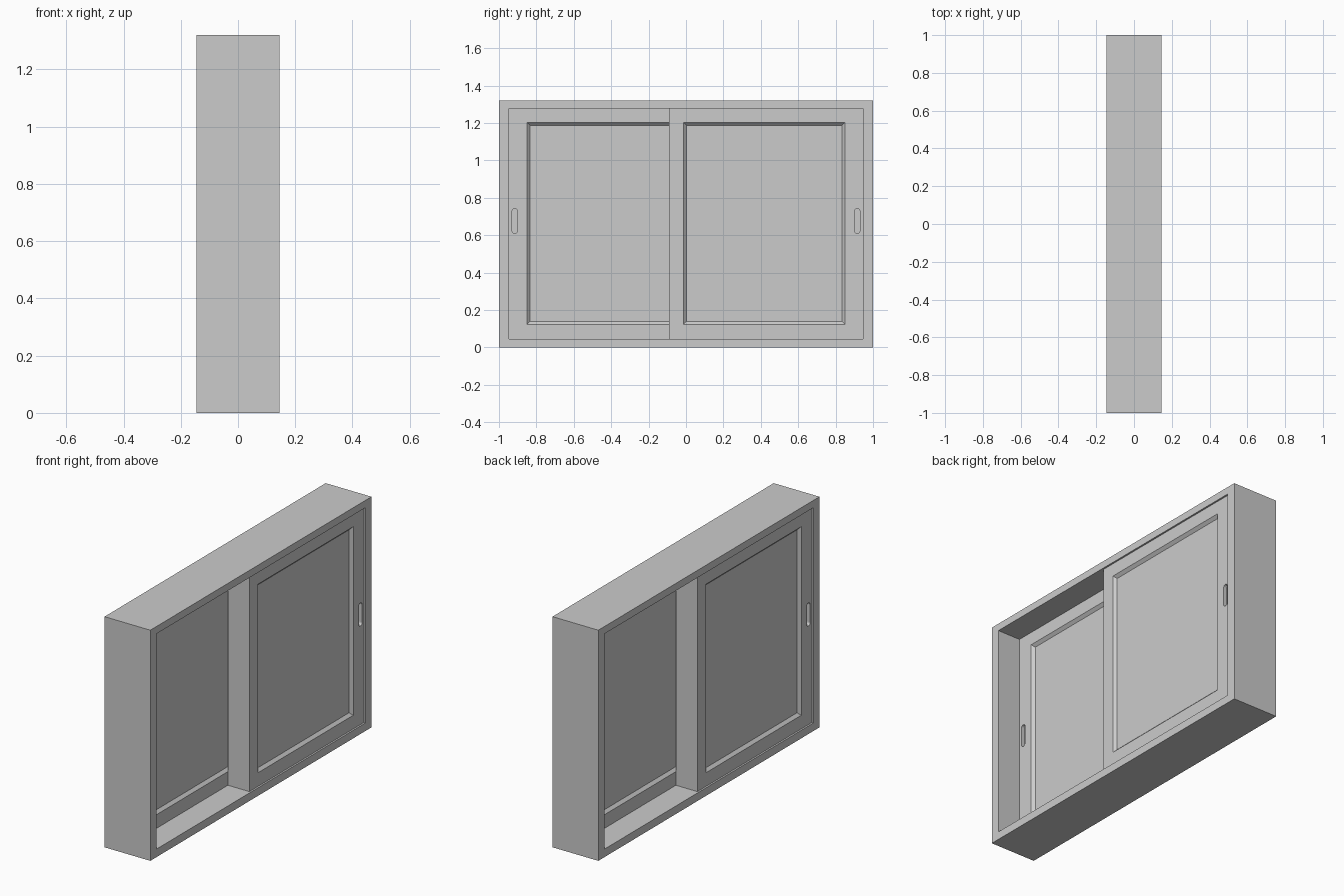
import bpy, bmesh, math

if "Cube" in bpy.data.objects:
    bpy.data.objects.remove(bpy.data.objects["Cube"])


def rect(x, y0, y1, z0, z1):
    return [(x, y0, z0), (x, y1, z0), (x, y1, z1), (x, y0, z1)]


def stadium(x, y, z, r, half, n=8):
    pts = []
    for i in range(2 * (n + 1)):
        a = math.pi * (i if i <= n else i - 1) / n
        off = half - r if i <= n else r - half
        pts.append((x, y + r * math.cos(a), z + off + r * math.sin(a)))
    return pts


def loft(bm, a, b):
    # closed solid between two matching loops
    va, vb = [bm.verts.new(p) for p in a], [bm.verts.new(p) for p in b]
    n = len(va)
    bm.faces.new(va)
    bm.faces.new(vb[::-1])
    for i in range(n):
        j = (i + 1) % n
        bm.faces.new((va[j], va[i], vb[i], vb[j]))


def make(name, solids):
    bm = bmesh.new()
    for a, b in solids:
        loft(bm, a, b)
    bmesh.ops.recalc_face_normals(bm, faces=bm.faces)
    me = bpy.data.meshes.new(name)
    bm.to_mesh(me)
    bm.free()
    ob = bpy.data.objects.new(name, me)
    bpy.context.collection.objects.link(ob)
    return ob


def cut(ob, solids):
    cutter = make(ob.name + "_cutter", solids)
    cutter.hide_render = True
    mod = ob.modifiers.new("cut", 'BOOLEAN')
    mod.object = cutter
    mod.operation = 'DIFFERENCE'
    mod.solver = 'EXACT'
    dg = bpy.context.evaluated_depsgraph_get()
    me = bpy.data.meshes.new_from_object(ob.evaluated_get(dg))
    ob.modifiers.clear()
    ob.data = me
    bpy.data.objects.remove(cutter)


# Outer frame
W, H = 0.145, 1.32
Y, Z0, Z1 = 0.946, 0.046, 1.278
frame = make("outer_frame", [(rect(-W, -1, 1, 0, H), rect(W, -1, 1, 0, H))])
cut(frame, [(rect(-1, -Y, Y, Z0, Z1), rect(1, -Y, Y, Z0, Z1))])

# Sliding door with bevelled panel recess and finger pull on both faces
X0, X1 = 0.001, 0.135
door = make("sliding_door_right",
            [(rect(X0, -0.09, Y, Z0, Z1), rect(X1, -0.09, Y, Z0, Z1))])
D = 0.016   # recess depth, 45 degree bevel
E = 0.005   # cutter overshoot
cuts = []
for x, s in ((X0, 1), (X1, -1)):
    cuts.append((rect(x - s * E, -0.013 - E, 0.85 + E, 0.124 - E, 1.203 + E),
                 rect(x + s * D, -0.013 + D, 0.85 - D, 0.124 + D, 1.203 - D)))
    cuts.append((stadium(x - s * E, 0.915, 0.676, 0.015, 0.066),
                 stadium(x + s * 0.02, 0.915, 0.676, 0.015, 0.066)))
cut(door, cuts)

# Second door is the same door turned half way round
other = bpy.data.objects.new("sliding_door_left", door.data)
other.rotation_euler.z = math.pi
bpy.context.collection.objects.link(other)
